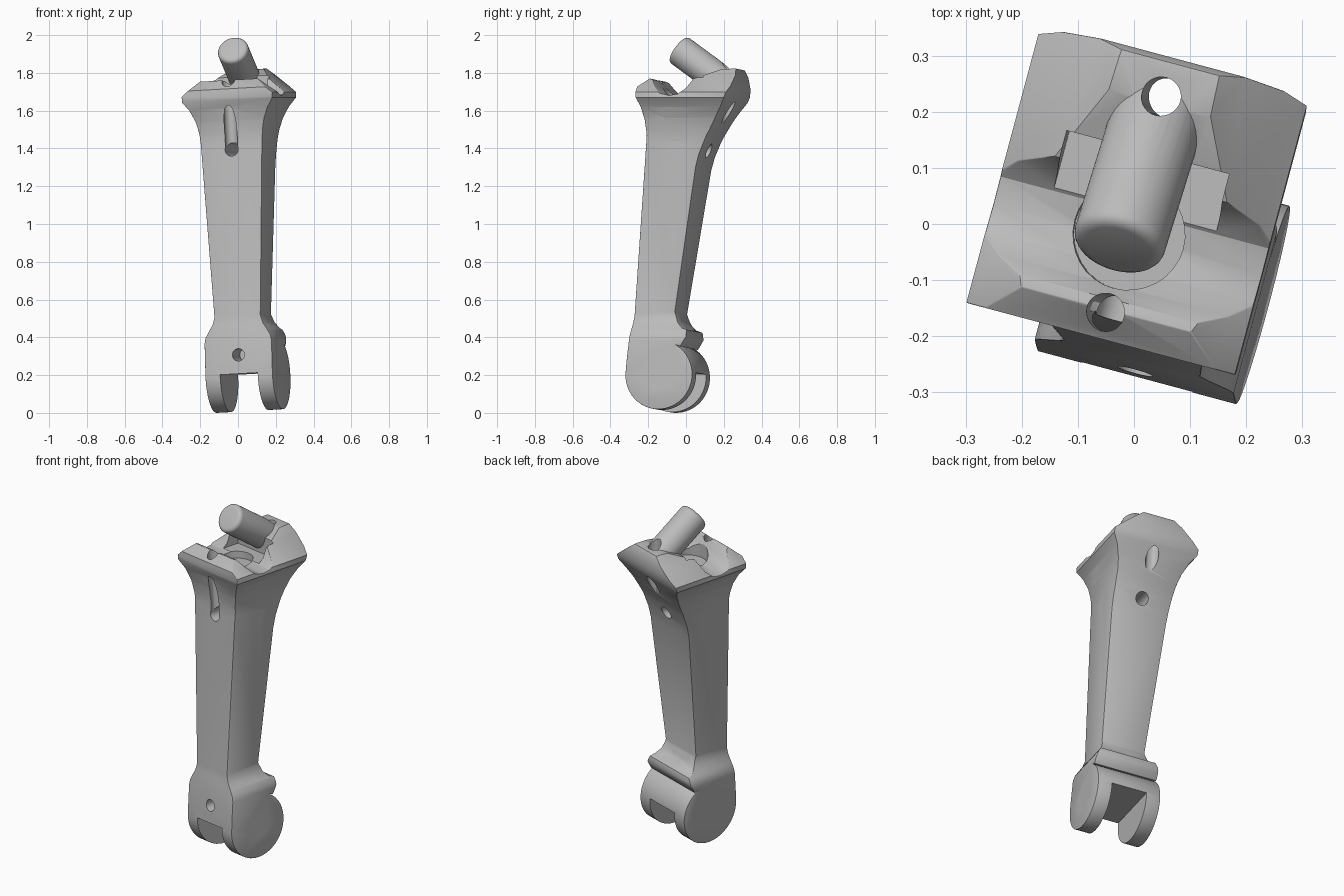
import bpy, bmesh, math
from mathutils import Vector, Matrix

if "Cube" in bpy.data.objects:
    bpy.data.objects.remove(bpy.data.objects["Cube"])

grey = bpy.data.materials.new("steel_grey")
grey.diffuse_color = (0.5, 0.5, 0.5, 1)
grey.use_nodes = True
grey.node_tree.nodes["Principled BSDF"].inputs["Base Color"].default_value = grey.diffuse_color
AX_V, AX_Z = -0.08, 0.2          # fork pin axis
LUG_R = 0.183


def new_object(name, bm):
    bmesh.ops.recalc_face_normals(bm, faces=bm.faces)
    mesh = bpy.data.meshes.new(name)
    bm.to_mesh(mesh)
    bm.free()
    ob = bpy.data.objects.new(name, mesh)
    bpy.context.collection.objects.link(ob)
    mesh.materials.append(grey)
    return ob


def prism(name, points, direction, half):
    """Closed 3D polygon extruded symmetrically along a direction."""
    bm = bmesh.new()
    d = Vector(direction) * half
    face = bm.faces.new([bm.verts.new(Vector(p) - d) for p in points])
    out = bmesh.ops.extrude_face_region(bm, geom=[face])
    bmesh.ops.translate(bm, vec=d * 2, verts=[g for g in out["geom"] if isinstance(g, bmesh.types.BMVert)])
    return new_object(name, bm)


def rod(name, a, b, radius, segments=32, round_end=0):
    """Cylinder from a to b, optionally with a rounded rim at b."""
    a, b = Vector(a), Vector(b)
    bm = bmesh.new()
    bmesh.ops.create_cone(bm, cap_ends=True, segments=segments, radius1=radius, radius2=radius, depth=(b - a).length)
    if round_end:
        rim = [e for e in bm.edges if all(v.co.z > 0 for v in e.verts)]
        bmesh.ops.bevel(bm, geom=rim, offset=round_end, segments=4, profile=0.5, affect='EDGES')
    rot = (b - a).to_track_quat('Z', 'Y').to_matrix().to_4x4()
    bm.transform(Matrix.Translation((a + b) / 2) @ rot)
    return new_object(name, bm)


def box(name, lo, hi):
    pts = [(lo[0], lo[1], 0), (hi[0], lo[1], 0), (hi[0], hi[1], 0), (lo[0], hi[1], 0)]
    mid = (lo[2] + hi[2]) / 2
    return prism(name, [(x, y, mid) for x, y, _ in pts], (0, 0, 1), (hi[2] - lo[2]) / 2)


def apply(ob, mod):
    bpy.context.view_layer.objects.active = ob
    bpy.ops.object.modifier_apply(modifier=mod.name)


def combine(ob, tool, operation):
    mod = ob.modifiers.new("bool", 'BOOLEAN')
    mod.operation, mod.solver, mod.object = operation, 'EXACT', tool
    apply(ob, mod)
    bpy.data.objects.remove(tool)


# Width outline: fork, tapering shaft, flared head with roof
half = [(0.184, -0.05), (0.184, 0.385), (0.177, 0.415), (0.16, 0.445), (0.138, 0.48), (0.126, 0.52),
        (0.168, 1.44), (0.174, 1.5), (0.188, 1.56), (0.215, 1.62), (0.248, 1.665), (0.248, 1.695), (0.088, 1.83)]
outline = [(u, 0, z) for u, z in half] + [(-u, 0, z) for u, z in reversed(half)]
width = prism("width_outline", outline, (0, 1, 0), 0.6)

# Depth outline: round lugs, rear ledge, shaft, flared head with saddle
arc = [(AX_V + LUG_R * math.cos(t), AX_Z + LUG_R * math.sin(t))
       for t in (math.radians(180 + i * 240 / 40) for i in range(41))]
side = arc + [(0.035, 0.35), (0.065, 0.4), (0.065, 0.44), (0.035, 0.45), (0.008, 0.48), (-0.012, 0.535),
              (0.1, 1.3), (0.118, 1.37), (0.155, 1.46), (0.215, 1.57), (0.27, 1.66), (0.298, 1.73), (0.304, 1.79),
              (0.295, 1.828), (0.22, 1.825), (0.08, 1.77), (0.055, 1.715), (0.02, 1.685), (-0.03, 1.678),
              (-0.08, 1.69), (-0.115, 1.725), (-0.14, 1.765), (-0.16, 1.772), (-0.213, 1.725), (-0.213, 1.672),
              (-0.192, 1.62), (-0.176, 1.55), (-0.168, 1.47), (-0.234, 0.5), (-0.257, 0.28)]
body = prism("strut_body", [(0, v, z) for v, z in side], (1, 0, 0), 0.4)
combine(body, width, 'INTERSECT')

# Soften the sharp corners
bev = body.modifiers.new("soft", 'BEVEL')
bev.width, bev.segments, bev.limit_method, bev.angle_limit = 0.012, 2, 'ANGLE', math.radians(50)
apply(body, bev)

# Pocket behind the saddle and shallow bowl under the peg
combine(body, box("rear_pocket", (-0.15, 0.02, 1.69), (0.15, 0.13, 2.0)), 'DIFFERENCE')
combine(body, rod("bowl", (0, -0.02, 1.65), (0, -0.02, 1.9), 0.1), 'DIFFERENCE')

# Slanted round peg on the head
peg = rod("peg", (0, 0.25, 1.725), (0, -0.05, 1.937), 0.083, 40, 0.022)
combine(body, peg, 'UNION')

# Fork gap and pin holes
combine(body, rod("fork_gap", (-0.103, AX_V, AX_Z), (0.103, AX_V, AX_Z), 0.178, 64), 'DIFFERENCE')
combine(body, box("fork_opening", (-0.103, -0.4, -0.1), (0.103, 0.2, 0.215)), 'DIFFERENCE')
combine(body, rod("pin_hole", (-0.4, AX_V, AX_Z), (0.4, AX_V, AX_Z), 0.075, 48), 'DIFFERENCE')

# Drilled holes: start, end, radius
holes = [((0, -0.4, 0.315), (0, -0.1, 0.315), 0.033),
         ((0, 0.08, 0.56), (0, -0.1, 0.33), 0.033),
         ((0, -0.4, 1.41), (0, 0.4, 1.39), 0.036),
         ((-0.4, -0.01, 1.405), (0.4, -0.01, 1.405), 0.035),
         ((-0.4, -0.05, 1.585), (0.4, -0.05, 1.585), 0.03),
         ((0, -0.165, 1.41), (0, -0.165, 1.9), 0.034),
         ((0, 0.232, 1.4), (0, 0.232, 2.1), 0.035)]
for a, b, r in holes:
    combine(body, rod("drill", a, b, r, 28), 'DIFFERENCE')

# Lean and turn the whole part
lean = Matrix.Rotation(-math.atan(0.054), 4, 'Y')
pivot = Matrix.Translation((0, 0, AX_Z))
place = Matrix.Rotation(math.radians(-15), 4, 'Z') @ Matrix.Translation((0.076, 0, 0)) @ pivot @ lean @ pivot.inverted()
body.data.transform(place)
low = min(v.co.z for v in body.data.vertices)
body.data.transform(Matrix.Translation((0, 0, -low)))

bpy.ops.object.select_all(action='DESELECT')
body.select_set(True)
bpy.context.view_layer.objects.active = body
bpy.ops.object.shade_smooth_by_angle(angle=math.radians(30))
